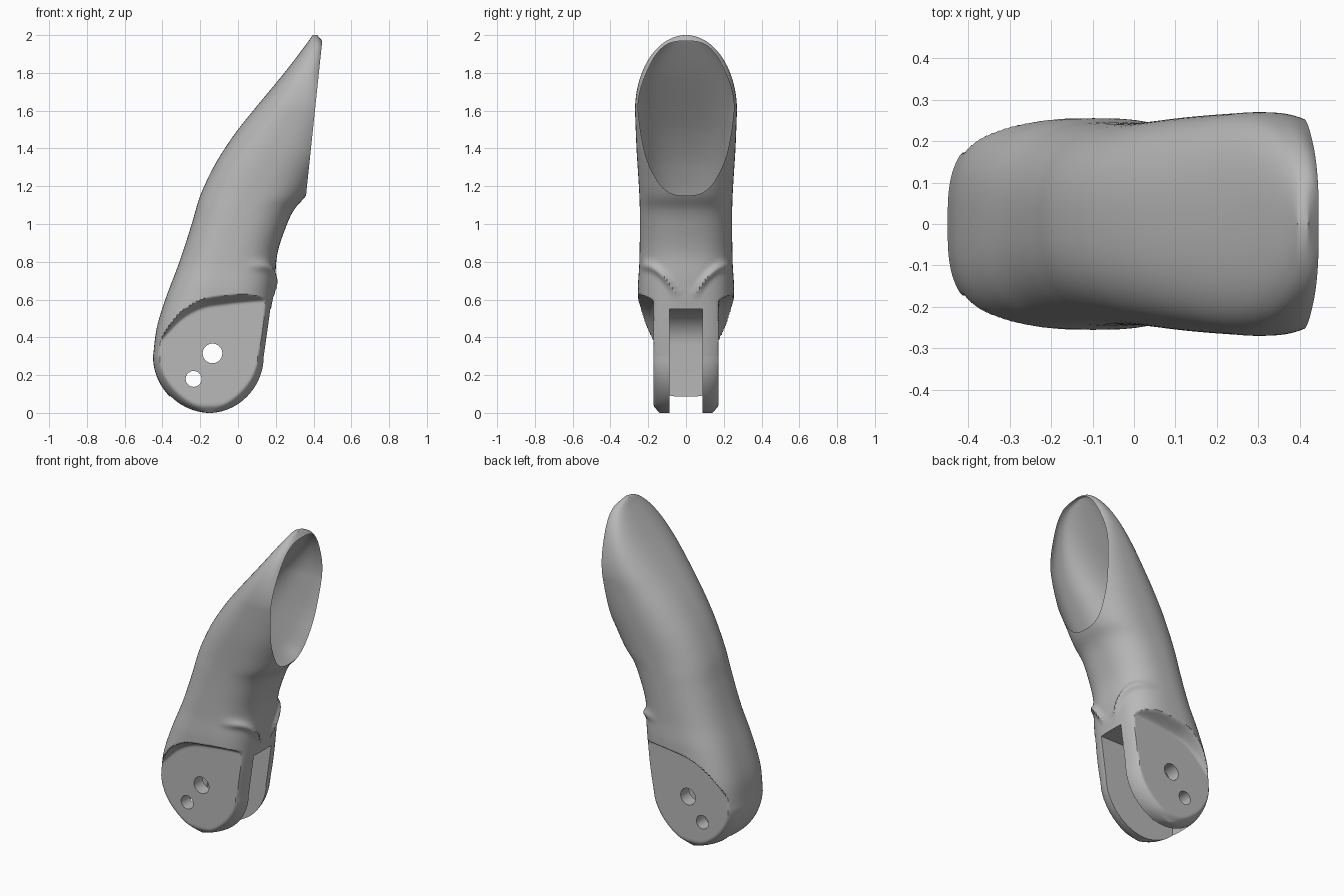
import bpy, bmesh, math
from mathutils import Vector

cube = bpy.data.objects.get("Cube")
if cube:
    bpy.data.objects.remove(cube, do_unlink=True)

grey = bpy.data.materials.new("plain_grey")
grey.use_nodes = True
grey.diffuse_color = (0.48, 0.48, 0.48, 1)
grey.node_tree.nodes["Principled BSDF"].inputs["Base Color"].default_value = grey.diffuse_color


def curve(keys, t):
    """Smooth interpolation through (t, value) keys."""
    if t <= keys[0][0]:
        return keys[0][1]
    if t >= keys[-1][0]:
        return keys[-1][1]
    i = max(k for k in range(len(keys) - 1) if keys[k][0] <= t)

    def slope(k):
        a, b = keys[max(k - 1, 0)], keys[min(k + 1, len(keys) - 1)]
        return (b[1] - a[1]) / (b[0] - a[0])

    (t0, v0), (t1, v1) = keys[i], keys[i + 1]
    h = t1 - t0
    s = (t - t0) / h
    return ((1 + 2 * s) * (1 - s) ** 2 * v0 + s * (1 - s) ** 2 * h * slope(i)
            + s * s * (3 - 2 * s) * v1 + s * s * (s - 1) * h * slope(i + 1))


def smoothstep(a, b, t):
    t = min(max((t - a) / (b - a), 0), 1)
    return t * t * (3 - 2 * t)


# Side profile, half width and shoulder line
BACK = [(0.3, -0.45), (0.45, -0.43), (0.6, -0.385), (0.8, -0.31), (1.0, -0.245), (1.15, -0.2),
        (1.3, -0.13), (1.4, -0.07), (1.5, 0.0), (1.6, 0.08), (1.8, 0.245), (1.95, 0.36), (2.0, 0.395)]
FRONT = [(0.3, 0.14), (0.55, 0.175), (0.7, 0.195), (0.85, 0.21), (1.0, 0.26), (1.08, 0.3), (1.15, 0.36),
         (1.25, 0.415), (1.4, 0.487), (1.6, 0.527), (1.8, 0.48), (1.95, 0.457), (2.0, 0.42)]
WIDTH = [(0.0, 0.14), (0.05, 0.18), (0.3, 0.25), (0.65, 0.255), (0.8, 0.247), (1.1, 0.245),
         (1.4, 0.262), (1.6, 0.27)]
SHOULDER = [(-0.42, 0.42), (-0.38, 0.47), (-0.3, 0.55), (-0.2, 0.605), (-0.1, 0.625), (0.1, 0.645), (0.25, 0.65)]


def ring(z, count=112):
    if z < 0.3:
        half = math.sqrt(max(0.09 - (0.3 - z) ** 2, 0.0001))
        x0, x1 = -0.15 - half, -0.15 + half * 0.29 / 0.3
    else:
        x0, x1 = curve(BACK, z), curve(FRONT, z)
    hy = curve(WIDTH, z)
    if z > 1.6:
        hy *= math.sqrt(max(1 - ((z - 1.6) / 0.4) ** 2, 0.001))
    power = 2 / (3.1 - 0.6 * smoothstep(0.4, 0.9, z))
    points = []
    for i in range(count):
        a = 2 * math.pi * i / count
        c, s = math.cos(a), math.sin(a)
        x = (x0 + x1) / 2 + (x1 - x0) / 2 * math.copysign(abs(c) ** power, c)
        y = hy * math.copysign(abs(s) ** power, s)
        # raised brow ridges around the top of the slot
        crest = 0.78 - 0.25 * max(1 - abs(y) / 0.22, 0) ** 2
        bump = 0.022 * math.exp(-((z - crest) / 0.025) ** 2) * smoothstep(0.02, 0.14, x)
        bump *= smoothstep(0.02, 0.09, abs(y))
        x, y = x + bump * c, y + bump * s * 0.5
        # flat hinge cheeks below the shoulder line
        top = curve(SHOULDER, x)
        limit = 0.172 + 0.1 * smoothstep(top - 0.06, top + 0.01, z)
        if z < top + 0.01:
            y = math.copysign(min(abs(y), limit), y)
        points.append((x, y, z))
    return points


def make_object(name, bm):
    bmesh.ops.recalc_face_normals(bm, faces=bm.faces)
    mesh = bpy.data.meshes.new(name)
    bm.to_mesh(mesh)
    bm.free()
    mesh.materials.append(grey)
    obj = bpy.data.objects.new(name, mesh)
    bpy.context.collection.objects.link(obj)
    return obj


def prism(name, outline, half):
    """Extrude an x-z outline along y."""
    bm = bmesh.new()
    face = bm.faces.new([bm.verts.new((x, -half, z)) for x, z in outline])
    moved = bmesh.ops.extrude_face_region(bm, geom=[face])["geom"]
    bmesh.ops.translate(bm, vec=(0, 2 * half, 0),
                        verts=[g for g in moved if isinstance(g, bmesh.types.BMVert)])
    obj = make_object(name, bm)
    obj.hide_render = True
    return obj


def arc(cx, cz, rx, rz, a0, a1, n):
    return [(cx + rx * math.cos(a0 + (a1 - a0) * i / n),
             cz + rz * math.sin(a0 + (a1 - a0) * i / n)) for i in range(n + 1)]


# Lofted finger body
quarter = math.pi / 2
heights = [0.3 * (1 - math.cos(quarter * i / 20)) for i in range(20)]
heights += [0.3 + 0.5 * i / 70 for i in range(70)]
heights += [0.8 + 0.8 * i / 50 for i in range(50)]
heights += [1.6 + 0.4 * math.sin(quarter * i / 30) for i in range(31)]
bm = bmesh.new()
rings = [[bm.verts.new(p) for p in ring(z)] for z in heights]
for low, high in zip(rings, rings[1:]):
    for i in range(len(low)):
        j = (i + 1) % len(low)
        bm.faces.new((low[i], low[j], high[j], high[i]))
bm.faces.new(rings[0][::-1])
bm.faces.new(rings[-1])
body = make_object("finger_shell", bm)

# Hinge slot with a closed back, and two pin holes
slot = [(-0.36, -0.2), (1, -0.2), (1, 0.55)] + arc(-0.15, 0.36, 0.21, 0.19, quarter, math.pi, 10)
cutters = [prism("slot_cutter", slot, 0.087),
           prism("pin_hole_cutter", arc(-0.135, 0.315, 0.052, 0.052, 0, 1.9375 * math.pi, 31), 0.5),
           prism("small_hole_cutter", arc(-0.235, 0.18, 0.042, 0.042, 0, 1.9375 * math.pi, 31), 0.5)]
bpy.context.view_layer.objects.active = body
for cutter in cutters:
    mod = body.modifiers.new(cutter.name, "BOOLEAN")
    mod.operation = "DIFFERENCE"
    mod.solver = "EXACT"
    mod.object = cutter
    bpy.ops.object.modifier_apply(modifier=mod.name)
for cutter in cutters:
    bpy.data.objects.remove(cutter, do_unlink=True)

# Slanted opening at the fingertip pad, leaving a hollow shell
bm = bmesh.new()
bm.from_mesh(body.data)
bmesh.ops.bisect_plane(bm, geom=bm.verts[:] + bm.edges[:] + bm.faces[:],
                       plane_co=Vector((0.36, 0, 1.15)), plane_no=Vector((0.83, 0, -0.087)),
                       clear_outer=True)
bm.to_mesh(body.data)
bm.free()

for obj in bpy.context.selected_objects:
    obj.select_set(False)
body.select_set(True)
bpy.ops.object.shade_smooth_by_angle(angle=math.radians(40))
